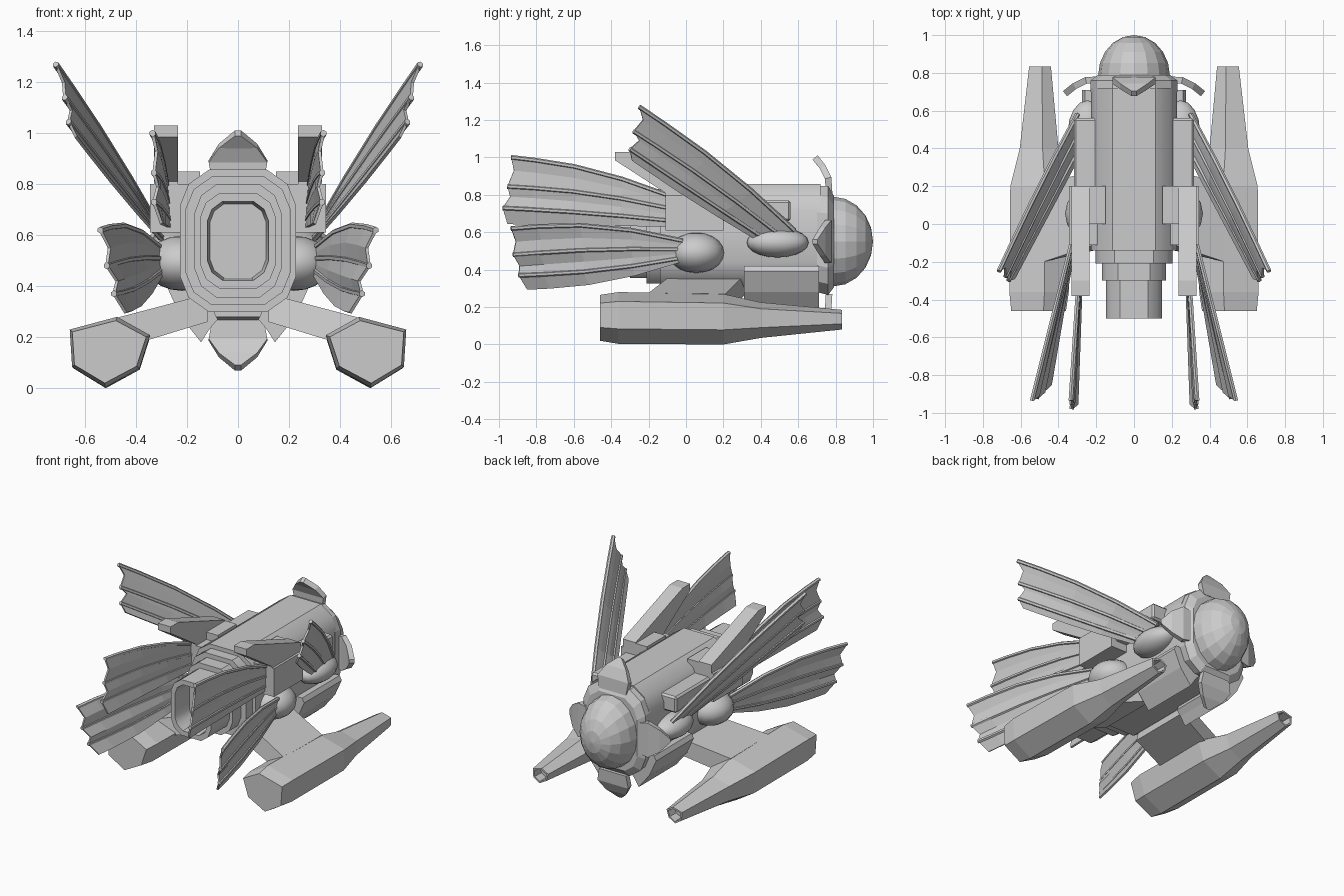
import bpy, bmesh, math
from mathutils import Vector

if "Cube" in bpy.data.objects:
    bpy.data.objects.remove(bpy.data.objects["Cube"])


def make(name, verts, faces, mirror=False, thick=0, smooth=False):
    me = bpy.data.meshes.new(name)
    me.from_pydata([tuple(v) for v in verts], [], faces)
    bm = bmesh.new()
    bm.from_mesh(me)
    bmesh.ops.recalc_face_normals(bm, faces=bm.faces)
    bm.to_mesh(me)
    bm.free()
    ob = bpy.data.objects.new(name, me)
    bpy.context.collection.objects.link(ob)
    if thick:
        s = ob.modifiers.new("Thickness", 'SOLIDIFY')
        s.thickness = thick
        s.offset = 0
    if mirror:
        ob.modifiers.new("Mirror", 'MIRROR')
    if smooth:
        shade(ob)
    return ob


def shade(ob):
    bpy.ops.object.select_all(action='DESELECT')
    ob.select_set(True)
    bpy.context.view_layer.objects.active = ob
    bpy.ops.object.shade_smooth_by_angle(angle=math.radians(35))


def loft(name, rings, **kw):
    n = len(rings[0])
    verts = [p for r in rings for p in r]
    faces = [(k * n + i, k * n + (i + 1) % n, (k + 1) * n + (i + 1) % n, (k + 1) * n + i)
             for k in range(len(rings) - 1) for i in range(n)]
    faces += [tuple(range(n)), tuple(range(len(verts) - n, len(verts)))]
    return make(name, verts, faces, **kw)


def prism_y(name, pts, y0, y1):
    return loft(name, [[(x, y, z) for x, z in pts] for y in (y0, y1)], mirror=True)


def prism_x(name, pts, x0, x1):
    return loft(name, [[(x, y, z) for y, z in pts] for x in (x0, x1)], mirror=True)


def rect(a0, b0, a1, b1):
    return [(a0, b0), (a1, b0), (a1, b1), (a0, b1)]


# Fuselage: twelve-sided hull, stepped tail and hollow nozzle
quarter = [(1, .5), (.85, .8), (.5, 1)]
oval = (quarter + [(-x, z) for x, z in reversed(quarter)]
        + [(-x, -z) for x, z in quarter] + [(x, -z) for x, z in reversed(quarter)])


def hull_ring(y, hx, hz, cz=.578):
    return [(hx * x, y, cz + hz * z) for x, z in oval]


steps = [(-.36, .11, .145), (-.5, .12, .155), (-.5, .148, .187), (-.3, .148, .187),
         (-.3, .17, .222), (-.21, .17, .222), (-.21, .205, .252), (-.14, .205, .252),
         (-.14, .2275, .279), (.72, .2275, .279)]
loft("fuselage", [hull_ring(*s) for s in steps], smooth=True)
loft("nose_collar", [hull_ring(.70, .23, .285, .565), hull_ring(.76, .23, .29, .555),
                     hull_ring(.79, .19, .245, .55)])

# Faceted nose dome
bpy.ops.mesh.primitive_uv_sphere_add(segments=16, ring_count=10, radius=1,
                                     location=(0, .785, .55), rotation=(math.pi / 2, 0, 0))
dome = bpy.context.object
dome.name = "nose_dome"
dome.scale = (.19, .24, .215)

# Four curled petals round the nose
petal = [(-.03, .765, .10), (.05, .76, .115), (.11, .73, .075), (.16, .69, .012)]
for name, d, r0 in [("petal_top", (0, 0, 1), .29), ("petal_bottom", (0, 0, -1), .31),
                    ("petal_right", (1, 0, 0), .205), ("petal_left", (-1, 0, 0), .205)]:
    d = Vector(d)
    t = Vector((d.z, 0, -d.x))
    vs = [Vector((0, y, .55)) + d * (r0 + r) + t * w * s
          for r, y, w in petal for s in (-1, 0, 1)]
    fs = [(3 * k + i, 3 * k + i + 1, 3 * k + i + 4, 3 * k + i + 3)
          for k in range(3) for i in range(2)]
    make(name, vs, fs, thick=.035)

# Side housings, swept fins and belly boxes
prism_x("rear_housing", rect(-.11, .61, .2, .80), .15, .345)
prism_x("shoulder_block", rect(.0, .80, .2, .85), .15, .27)
box = prism_x("front_housing", rect(.18, .66, .56, .77), .15, .318)
bev = box.modifiers.new("Bevel", 'BEVEL')
bev.width = .012
bev.segments = 1
prism_x("swept_fin", [(.2, .68), (.2, .855), (-.3, 1.03), (-.38, 1.03), (-.38, .985), (-.11, .81),
                      (-.11, .68)], .235, .33)
prism_y("belly_box", [(.08, .27), (.11, .235), (.145, .18), (.225, .28), (.275, .39), (.26, .42),
                      (.15, .42)], .31, .71)

# Pivot bulbs where the fans attach
for name, loc, sc in [("front_bulb", (.245, .49, .545), (.105, .165, .08)),
                      ("rear_bulb", (.22, .055, .49), (.145, .15, .108))]:
    for side, s in (("right", 1), ("left", -1)):
        bpy.ops.mesh.primitive_uv_sphere_add(segments=16, ring_count=10, radius=1,
                                             location=(s * loc[0], loc[1], loc[2]))
        ob = bpy.context.object
        ob.name = name + "_" + side
        ob.scale = sc
        shade(ob)


# Pleated fans: rods on even rays, membrane folded between them
def tube(name, path, r):
    rings = []
    for i, p in enumerate(path):
        d = (path[min(i + 1, len(path) - 1)] - path[max(i - 1, 0)]).normalized()
        u = d.cross(Vector((1, 0, 0))).normalized()
        v = d.cross(u)
        rings.append([p + r * (u * math.cos(a) + v * math.sin(a))
                      for a in [k * math.pi / 3 for k in range(6)]])
    loft(name, rings, mirror=True)


def fan(name, root_a, root_b, tips, bow):
    a, b = Vector(root_a), Vector(root_b)
    n = len(tips)
    rays = []
    for i, t in enumerate(tips):
        f = i / (n - 1)
        s, e = a.lerp(b, f), Vector(t)
        off = Vector(bow[0]).lerp(Vector(bow[1]), f)
        rays.append([s.lerp(e, k) + off * math.sin(math.pi * k) for k in (0, .3, .6, .85, 1)])
    m = len(rays[0])
    make(name + "_membrane", [p for r in rays for p in r],
         [(i * m + k, i * m + k + 1, (i + 1) * m + k + 1, (i + 1) * m + k)
          for i in range(n - 1) for k in range(m - 1)], mirror=True, thick=.012)
    for i in range(0, n, 2):
        tube("%s_rod_%d" % (name, i // 2 + 1), rays[i], .013)


fan("upper_fan", (.30, .58, .61), (.29, .36, .57),
    [(.715, -.25, 1.27), (.685, -.23, 1.20), (.68, -.28, 1.14),
     (.655, -.25, 1.09), (.665, -.30, 1.045), (.635, -.29, .985)],
    ((0, .02, .02), (0, 0, -.01)))
fan("tail_fan", (.28, -.09, .795), (.27, -.09, .63),
    [(.335, -.935, 1.0), (.32, -.92, .93), (.33, -.955, .845),
     (.315, -.94, .79), (.33, -.98, .73), (.30, -.955, .645)],
    ((0, 0, .035), (0, 0, 0)))
fan("side_fan", (.31, -.02, .555), (.30, -.03, .44),
    [(.54, -.935, .62), (.505, -.91, .55), (.515, -.925, .48),
     (.475, -.89, .42), (.487, -.895, .37), (.44, -.85, .295)],
    ((0, 0, .045), (0, 0, -.035)))

# Outrigger pods with hollow front tips
shape = [(0, .74), (.41, 1), (1, .82), (.97, .29), (.56, 0), (.13, .27)]


def pod_ring(y, x0, x1, z0, z1):
    return [(x0 + (x1 - x0) * u, y, z0 + (z1 - z0) * w) for u, w in shape]


pod = [(-.46, .36, .65, .02, .265), (-.36, .345, .66, .003, .28), (.2, .345, .655, 0, .27),
       (.4, .40, .605, .035, .225), (.835, .44, .555, .08, .185),
       (.835, .452, .543, .092, .173), (.77, .455, .54, .095, .17)]
loft("outrigger_pod", [pod_ring(*p) for p in pod], mirror=True)

# Struts joining the pods to the hull
loft("pod_strut", [[(.12, -.08, .37), (.12, .31, .37), (.12, .31, .26), (.12, -.12, .26)],
                   [(.48, -.2, .275), (.48, .21, .27), (.48, .21, .15), (.48, -.2, .15)]],
     mirror=True)
